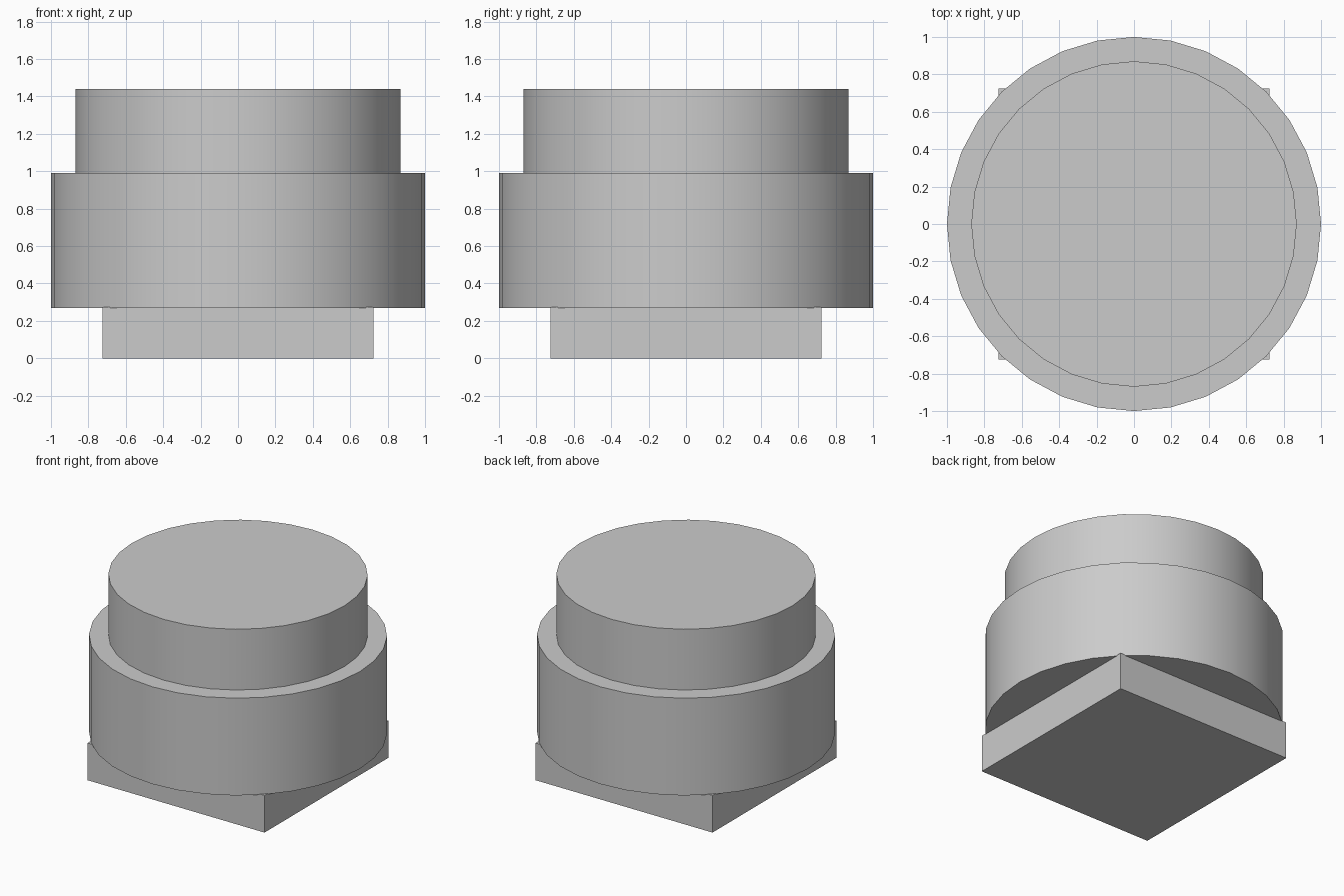
import bpy
import math

# Remove the default cube
cube = bpy.data.objects.get("Cube")
if cube:
    bpy.data.objects.remove(cube, do_unlink=True)

# Single grey finish
GREY = (0.6, 0.6, 0.6, 1.0)
grey = bpy.data.materials.new("plain grey")
grey.use_nodes = True
grey.diffuse_color = GREY
grey.node_tree.nodes["Principled BSDF"].inputs["Base Color"].default_value = GREY


def finish(name):
    obj = bpy.context.object
    obj.name = name
    obj.data.materials.append(grey)
    return obj


def drum(name, radius, bottom, top):
    """Upright smooth cylinder between two heights."""
    bpy.ops.mesh.primitive_cylinder_add(
        vertices=32, radius=radius, depth=top - bottom,
        location=(0, 0, (bottom + top) / 2))
    obj = finish(name)
    bpy.ops.object.shade_smooth_by_angle(angle=math.radians(30))
    return obj


# Square foot, reaching just inside the drum
foot_height = 0.275
bpy.ops.mesh.primitive_cube_add(size=1, location=(0, 0, foot_height / 2))
foot = finish("square_base")
foot.scale = (1.45, 1.45, foot_height)

# Wide body and narrower cap
drum("wide_drum", 1.0, 0.27, 0.99)
drum("top_drum", 0.87, 0.99, 1.44)
